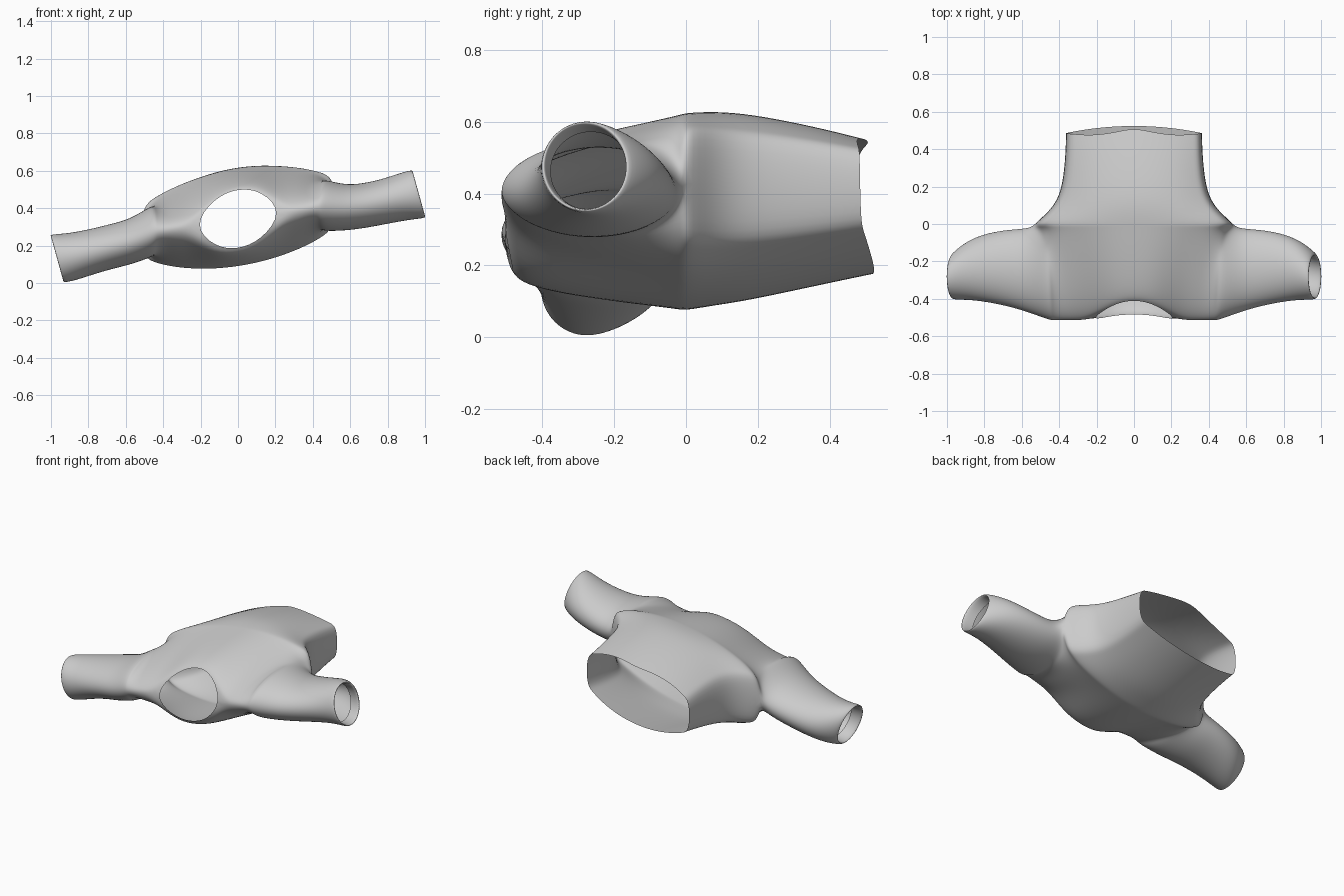
import bpy, bmesh
from math import sin, cos, pi

if "Cube" in bpy.data.objects:
    bpy.data.objects.remove(bpy.data.objects["Cube"])

# Short-sleeved shirt lying flat: two sheets joined at the seams
NECK = 0.54                 # neck half width, as a share of the yoke
HALF = [0.28, NECK, 0.72, 0.86, 0.965, 1.0]
US = [-u for u in reversed(HALF)] + [0] + HALF
N = 8                       # rows between shoulder seam and armpit
# torso rows below the armpit: y, half width, half depth, centre height
BODY = [(0.07, .455, .262, .358), (0.15, .402, .256, .362), (0.26, .38, .235, .365),
        (0.38, .37, .207, .366), (0.485, .367, .18, .365)]
TILT = 0.15


def lerp(a, b, t):
    return a + (b - a) * t


def wall(u):
    """Torso depth profile: a lens with upright side walls."""
    return 0 if abs(u) == 1 else 1 - 0.48 * abs(u) ** 2.2


def yoke_point(i, u, s):
    """Point of the upper body; s = 1 for the upper sheet, -1 for the lower."""
    t = i / N
    neck = max(0, 1 - (u / NECK) ** 2)
    yf = -0.52 + (0.12 if s > 0 else 0.04) * neck
    y = lerp(yf, 0.0, (1 - cos(pi * t)) / 2)
    rim = 0.165 * neck ** 0.5
    mid = lerp(rim, 0.262, sin(pi * t / 2) ** (1.2 if s > 0 else 0.8))
    side = 0.142 * lerp(sin(pi * t / 2), sin(pi * t), abs(u) ** 20)
    h = lerp(side, mid, 1 - abs(u) ** 2.2)
    if i == N:
        h = 0.262 * wall(u)
    x = u * lerp(0.45, 0.54, t ** 3)
    return (x, y, lerp(0.343, 0.35, t) + TILT * x + s * h)


def body_point(row, u, s):
    y, w, h, c = row
    f = max(0, y / 0.485) ** 2
    edge = 0.04 * (1 - u * u) if s < 0 else 0.03 * (1 - u * u) - 0.03 * sin(pi * abs(u))
    x = u * w
    return (x, y + f * edge, c + TILT * x + s * h * wall(u))


bm = bmesh.new()


def skin(rows):
    vs = [[bm.verts.new(p) for p in r] for r in rows]
    for a, b in zip(vs, vs[1:]):
        for j in range(len(a) - 1):
            bm.faces.new((a[j], a[j + 1], b[j + 1], b[j]))


# Torso sheets
for s in (1, -1):
    rows = [[yoke_point(i, u, s) for u in US] for i in range(N + 1)]
    rows += [[body_point(r, u, s) for u in US] for r in BODY]
    skin(rows)

# Sleeves: distance out, front y, back y, half height, right z, left z, cuff slant
SLEEVE = [(.57, -.475, -.02, .125, .402, .222, 0), (.67, -.445, -.025, .122, .412, .197, .005),
          (.79, -.42, -.045, .122, .437, .165, .015), (.89, -.408, -.085, .127, .463, .14, .028),
          (.972, -.408, -.155, .133, .477, .13, .036),
          (.969, -.393, -.17, .118, .476, .131, .034), (.90, -.38, -.15, .112, .463, .14, .03)]
for side in (1, -1):
    for s in (1, -1):
        rows = [[yoke_point(i, side, s) for i in range(N + 1)]]
        for d, yf, yb, h, zr, zl, sl in SLEEVE:
            rows.append([(side * d - s * sl * sin(pi * i / N),
                          lerp(yf, yb, (1 - cos(pi * i / N)) / 2),
                          (zr if side > 0 else zl) + s * h * sin(pi * i / N))
                         for i in range(N + 1)])
        skin(rows)

bmesh.ops.remove_doubles(bm, verts=bm.verts, dist=0.0005)
bmesh.ops.recalc_face_normals(bm, faces=bm.faces)
for f in bm.faces:
    f.smooth = True
mesh = bpy.data.meshes.new("shirt")
bm.to_mesh(mesh)
bm.free()
shirt = bpy.data.objects.new("shirt", mesh)
bpy.context.collection.objects.link(shirt)
sub = shirt.modifiers.new("smooth_cloth", 'SUBSURF')
sub.levels = sub.render_levels = 2
